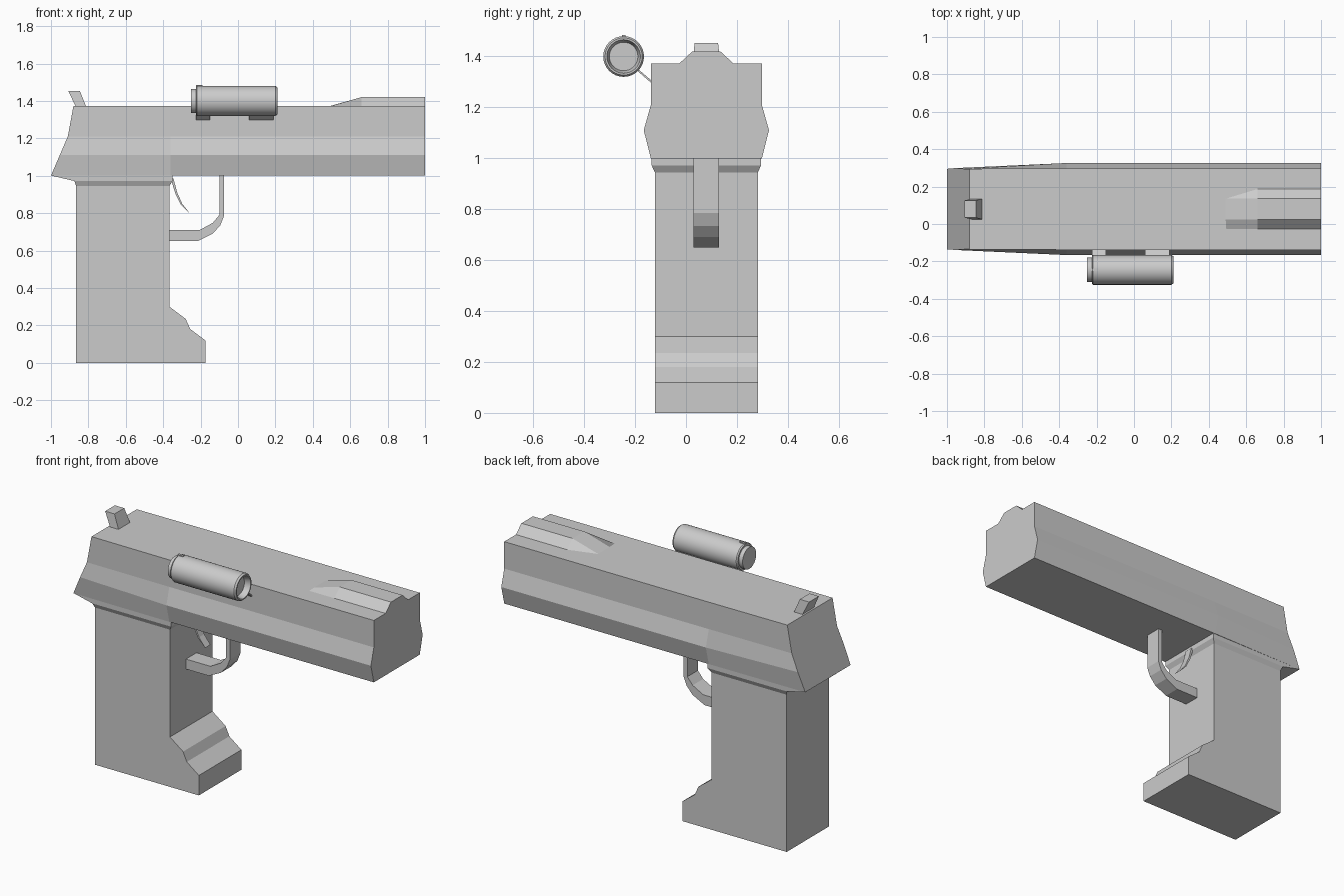
import bpy, bmesh, math

if "Cube" in bpy.data.objects:
    bpy.data.objects.remove(bpy.data.objects["Cube"])

CY = 0.08  # centre line of the body in y


def make(name, verts, faces):
    mesh = bpy.data.meshes.new(name)
    mesh.from_pydata(verts, [], faces)
    bm = bmesh.new()
    bm.from_mesh(mesh)
    bmesh.ops.recalc_face_normals(bm, faces=bm.faces)
    bm.to_mesh(mesh)
    bm.free()
    obj = bpy.data.objects.new(name, mesh)
    bpy.context.collection.objects.link(obj)
    return obj


def loft(name, rings, closed=False):
    """Skin a series of rings; cap the ends unless the series closes on itself."""
    n, m = len(rings[0]), len(rings)
    verts = [p for ring in rings for p in ring]
    faces = []
    for r in range(m if closed else m - 1):
        a, b = r * n, (r + 1) % m * n
        faces += [(a + i, a + (i + 1) % n, b + (i + 1) % n, b + i) for i in range(n)]
    if not closed:
        faces += [tuple(range(n)), tuple(range((m - 1) * n, m * n))]
    return make(name, verts, faces)


def extrude_y(name, profile, y0, y1):
    return loft(name, [[(x, y, z) for x, z in profile] for y in (y0, y1)])


def rect(x0, x1, half, z):
    return [(x0, CY - half, z), (x1, CY - half, z), (x1, CY + half, z), (x0, CY + half, z)]


# Slide: faceted section, slanted and slightly narrower at the rear
def slide_ring(xs, halves):
    levels = list(zip(xs, halves, (1.0, 1.11, 1.21, 1.372)))
    return ([(x, CY - h, z) for x, h, z in levels] +
            [(x, CY + h, z) for x, h, z in reversed(levels)])


full = (0.218, 0.246, 0.218, 0.218)
loft("slide", [slide_ring((-1, -0.953, -0.91, -0.88), (0.215, 0.219, 0.215, 0.215)),
               slide_ring((-0.36,) * 4, full),
               slide_ring((1,) * 4, full)])

# Raised rib on the front of the slide, with a ramp at its rear
rib = [(-0.108, 0), (-0.055, 1), (0.055, 1), (0.108, 0)]
rings = [[(x, CY + y, 1.371 + h * t) for y, t in rib]
         for x, h in ((0.49, 0.001), (0.66, 0.049), (1.0, 0.049))]
loft("front_rib", rings)

# Flared collar between slide and grip
loft("frame_collar", [rect(-1, -0.35, 0.215, 1.001),
                      rect(-0.875, -0.35, 0.215, 0.972),
                      rect(-0.865, -0.367, 0.202, 0.945)])

# Grip with a stepped toe
extrude_y("grip", [(-0.867, 0), (-0.175, 0), (-0.175, 0.12), (-0.255, 0.18),
                   (-0.28, 0.235), (-0.367, 0.30), (-0.367, 0.96), (-0.867, 0.96)],
          CY - 0.202, CY + 0.202)

# Trigger guard
extrude_y("trigger_guard", [(-0.075, 1.0), (-0.075, 0.785), (-0.095, 0.735), (-0.135, 0.69),
                            (-0.215, 0.65), (-0.37, 0.65), (-0.37, 0.71), (-0.205, 0.71),
                            (-0.135, 0.748), (-0.1, 0.79), (-0.1, 1.0)],
          CY - 0.05, CY + 0.05)

# Curved trigger blade
extrude_y("trigger", [(-0.36, 0.985), (-0.335, 0.905), (-0.305, 0.845), (-0.257, 0.797),
                      (-0.298, 0.85), (-0.325, 0.91), (-0.345, 0.985)], CY - 0.025, CY + 0.025)

# Rear sight leaning backwards
loft("rear_sight", [rect(-0.868, -0.812, 0.055, 1.37), rect(-0.907, -0.845, 0.046, 1.453)])

# Scope tube, lathed around x, with a recessed front lens
SY, SZ, SEG = -0.245, 1.40, 32
lathe = [(-0.25, 0.065), (-0.225, 0.065), (-0.225, 0.075), (-0.218, 0.08), (0.2, 0.08),
         (0.21, 0.073), (0.21, 0.066), (0.175, 0.056)]
rings = [[(x, SY + r * math.cos(2 * math.pi * i / SEG), SZ + r * math.sin(2 * math.pi * i / SEG))
          for i in range(SEG)] for x, r in lathe]
scope = loft("scope", rings)
bpy.context.view_layer.objects.active = scope
scope.select_set(True)
bpy.ops.object.shade_smooth_by_angle(angle=math.radians(25))

# Small marker on top of the scope
extrude_y("scope_marker", [(-0.225, 1.47), (-0.19, 1.47), (-0.19, 1.485), (-0.225, 1.485)],
          SY - 0.007, SY + 0.007)

# Two thin slanted struts joining the scope to the slide
for i, (x0, x1) in enumerate(((-0.225, -0.15), (0.06, 0.19))):
    strut = [(-0.195, 1.347), (-0.135, 1.295), (-0.135, 1.305), (-0.19, 1.352)]
    loft(f"scope_strut_{i + 1}", [[(x, y, z) for y, z in strut] for x in (x0, x1)])
